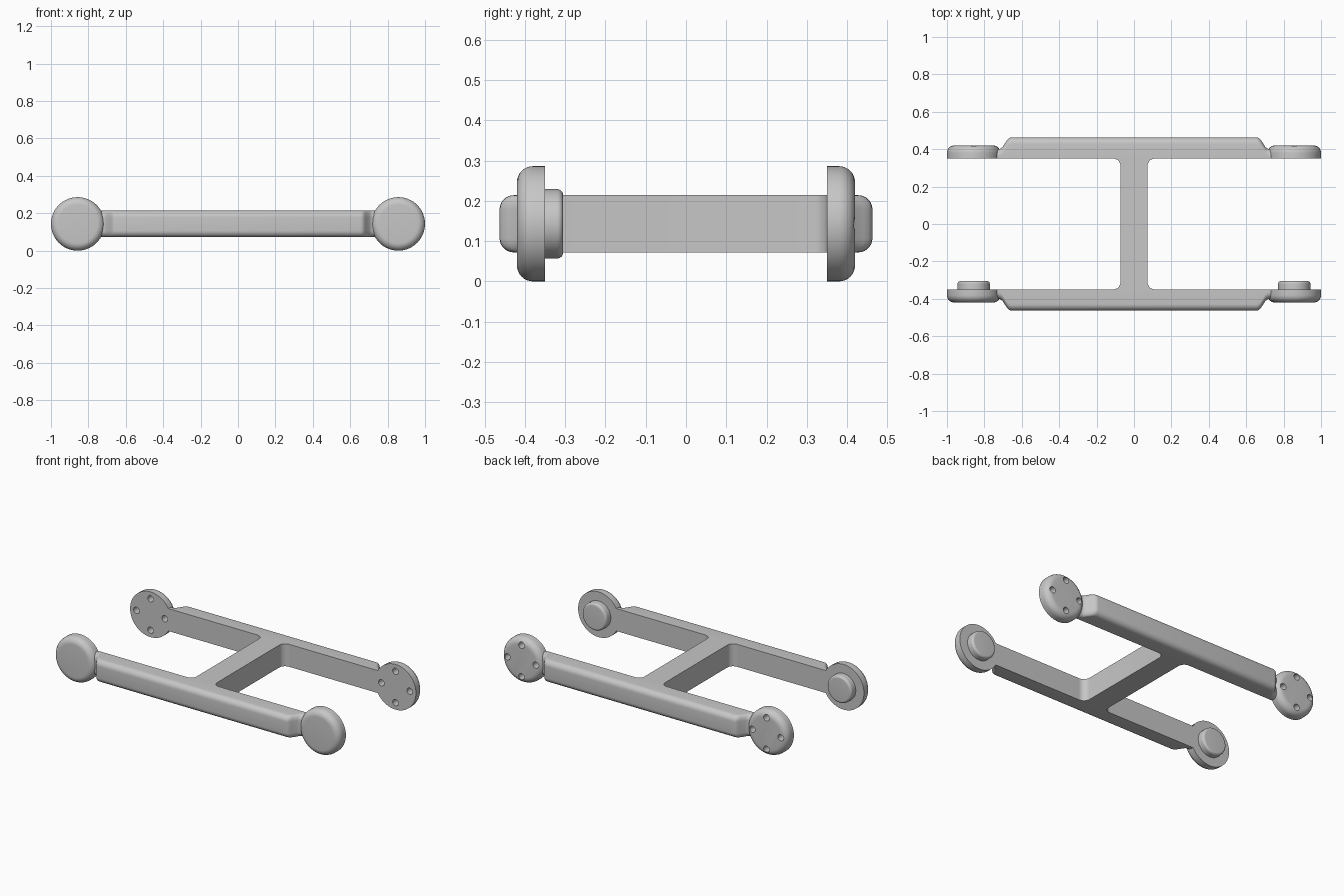
import bpy, bmesh
from math import radians, sin, cos, pi
from mathutils import Matrix

if "Cube" in bpy.data.objects:
    bpy.data.objects.remove(bpy.data.objects["Cube"])

MID_Z, HALF_H = 0.143, 0.071      # bar centre height and half height
PAD_X, PAD_R = 0.857, 0.143       # round end pads
FACE_Y, PAD_T = 0.35, 0.07        # inner face of arms, pad thickness

grey = bpy.data.materials.new("plain grey")
grey.use_nodes = True
colour = (0.57, 0.57, 0.57, 1)
grey.diffuse_color = colour
grey.node_tree.nodes["Principled BSDF"].inputs["Base Color"].default_value = colour


def finish(bm, name):
    bmesh.ops.recalc_face_normals(bm, faces=bm.faces)
    mesh = bpy.data.meshes.new(name)
    bm.to_mesh(mesh)
    bm.free()
    mesh.materials.append(grey)
    obj = bpy.data.objects.new(name, mesh)
    bpy.context.collection.objects.link(obj)
    return obj


def activate(obj):
    bpy.ops.object.select_all(action='DESELECT')
    obj.select_set(True)
    bpy.context.view_layer.objects.active = obj


def smooth(obj):
    activate(obj)
    bpy.ops.object.shade_smooth_by_angle(angle=radians(32))


def loft(name, sections, caps=True):
    """Skin a row of closed cross-sections with equal point counts."""
    bm = bmesh.new()
    rings = [[bm.verts.new(p) for p in section] for section in sections]
    n = len(rings[0])
    for a, b in zip(rings, rings[1:]):
        for i in range(n):
            j = (i + 1) % n
            bm.faces.new((a[i], a[j], b[j], b[i]))
    if caps:
        bm.faces.new(rings[0])
        bm.faces.new(rings[-1])
    smooth(finish(bm, name))


def add_cylinder(bm, x, z, radius, y0, y1, segments):
    """Cylinder along y between y0 and y1."""
    place = Matrix.Translation((x, (y0 + y1) / 2, z)) @ Matrix.Rotation(pi / 2, 4, 'X')
    bmesh.ops.create_cone(bm, cap_ends=True, segments=segments, radius1=radius,
                          radius2=radius, depth=abs(y1 - y0), matrix=place)


def rounded_disc(name, x, radius, y0, y1, fillet):
    """Disc whose rim at y1 is rounded."""
    bm = bmesh.new()
    add_cylinder(bm, x, MID_Z, radius, y0, y1, 64)
    rim = [e for e in bm.edges if all(abs(v.co.y - y1) < 1e-4 for v in e.verts)]
    bmesh.ops.bevel(bm, geom=rim, offset=fillet, segments=8, profile=0.5,
                    affect='EDGES', clamp_overlap=False)
    return finish(bm, name)


def bar_section(x, outer, sy, fillet=0.035, steps=7):
    """Bar cross-section at x: square on the inside, rounded on the outside."""
    arc = [pi / 2 * i / steps for i in range(steps + 1)]
    upper = [(outer - fillet + fillet * sin(a), HALF_H - fillet + fillet * cos(a)) for a in arc]
    half = [(FACE_Y, HALF_H)] + upper
    ring = half + [(y, -z) for y, z in reversed(half)]
    return [(x, sy * y, MID_Z + z) for y, z in ring]


# Long bars, thinning to a neck at each end pad
neck = [(0.737, 0.399), (0.722, 0.400), (0.712, 0.404), (0.703, 0.411),
        (0.683, 0.442), (0.674, 0.454), (0.665, 0.461), (0.653, 0.463)]
stations = neck + [(-x, y) for x, y in reversed(neck)]
for name, sy in (("front_bar", -1), ("back_bar", 1)):
    loft(name, [bar_section(x, y, sy) for x, y in stations])

# Cross bar flaring into both long bars
R = 0.04
flare = [(0.072 + R - R * cos(a), FACE_Y - R + R * sin(a))
         for a in (pi / 2 * i / 8 for i in range(9))]
rows = [(w, -y) for w, y in reversed(flare)] + flare
loft("cross_bar", [[(sx * w, y, MID_Z + sz * HALF_H)
                    for sx, sz in ((-1, -1), (1, -1), (1, 1), (-1, 1))]
                   for w, y in rows], caps=False)

for side, sx in (("right", -1), ("left", 1)):
    x = sx * PAD_X
    # Front pad with its round peg facing inwards
    smooth(rounded_disc("front_pad_" + side, x, PAD_R, -FACE_Y, -FACE_Y - PAD_T, 0.04))
    smooth(rounded_disc("front_peg_" + side, x, 0.086, -FACE_Y - 0.01, -0.305, 0.015))

    # Back pad drilled with four bolt holes
    pad = rounded_disc("back_pad_" + side, x, PAD_R, FACE_Y, FACE_Y + PAD_T, 0.04)
    bm = bmesh.new()
    for dx, dz in ((1, 0), (0, 1), (-1, 0), (0, -1)):
        add_cylinder(bm, x + dx * 0.099, MID_Z + dz * 0.099, 0.02, 0.3, 0.5, 24)
    cutter = finish(bm, "hole_cutter")
    cutter.hide_render = True
    drill = pad.modifiers.new("holes", 'BOOLEAN')
    drill.operation, drill.object, drill.solver = 'DIFFERENCE', cutter, 'EXACT'
    activate(pad)
    bpy.ops.object.modifier_apply(modifier="holes")
    bpy.data.objects.remove(cutter)
    smooth(pad)
